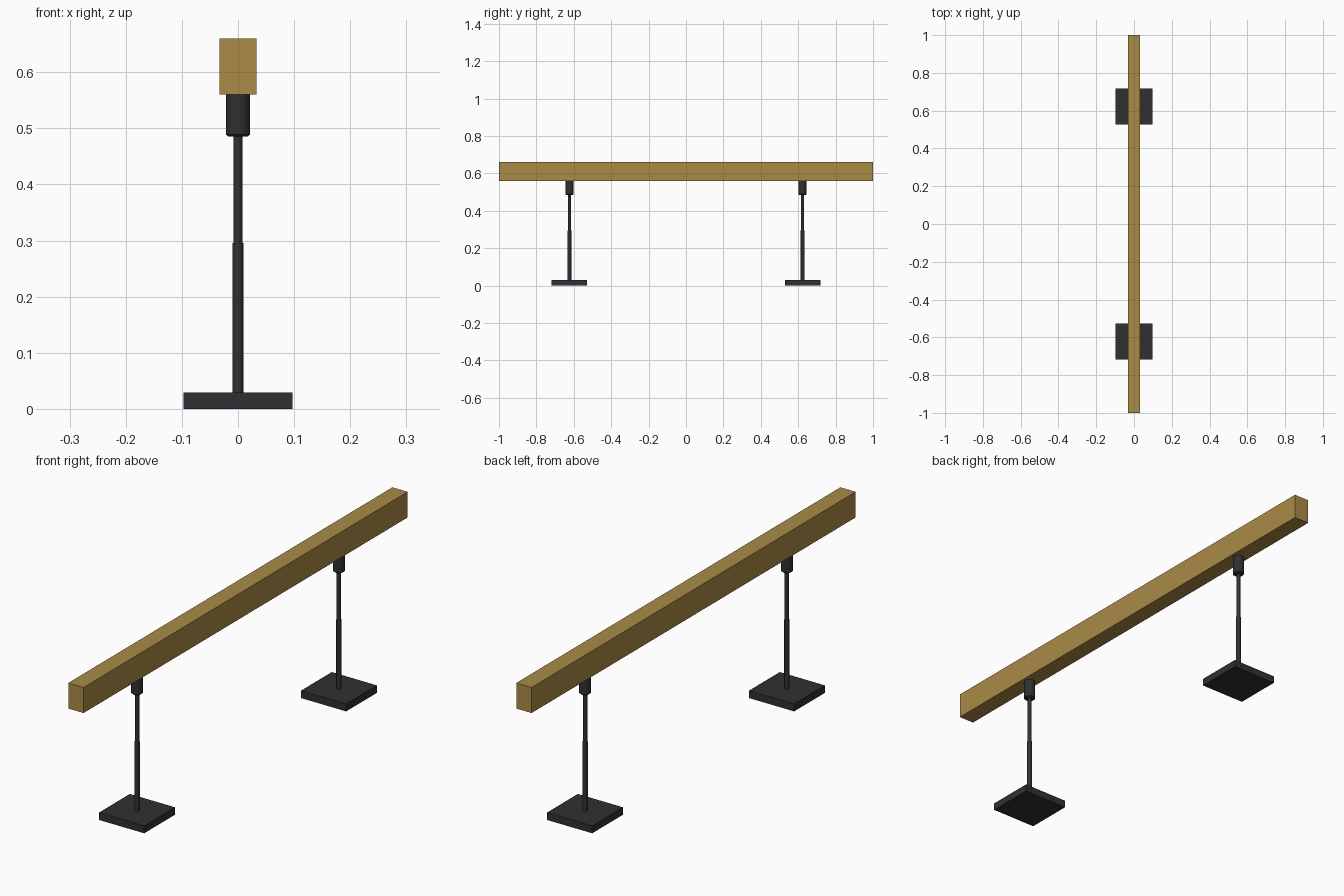
import bpy, bmesh, math

if "Cube" in bpy.data.objects:
    bpy.data.objects.remove(bpy.data.objects["Cube"])

def material(name, color):
    m = bpy.data.materials.new(name)
    m.diffuse_color = color
    m.use_nodes = True
    m.node_tree.nodes["Principled BSDF"].inputs["Base Color"].default_value = m.diffuse_color
    return m

wood = material("wood", (0.40, 0.26, 0.06, 1))
black = material("black_metal", (0.03, 0.03, 0.033, 1))

def finish(name, bm, mat):
    bmesh.ops.recalc_face_normals(bm, faces=bm.faces)
    me = bpy.data.meshes.new(name)
    bm.to_mesh(me)
    bm.free()
    me.materials.append(mat)
    ob = bpy.data.objects.new(name, me)
    bpy.context.collection.objects.link(ob)
    return ob

def box(name, size, center, mat):
    bm = bmesh.new()
    bmesh.ops.create_cube(bm, size=1)
    bmesh.ops.scale(bm, vec=size, verts=bm.verts)
    bmesh.ops.translate(bm, vec=center, verts=bm.verts)
    return finish(name, bm, mat)

def turned(name, profile, y, mat, sides=24):
    # closed solid of revolution from (radius, z) pairs
    bm = bmesh.new()
    rings = [[bm.verts.new((r * math.cos(2 * math.pi * i / sides),
                            y + r * math.sin(2 * math.pi * i / sides), z))
              for i in range(sides)] for r, z in profile]
    for a, b in zip(rings, rings[1:]):
        for i in range(sides):
            j = (i + 1) % sides
            bm.faces.new((a[i], a[j], b[j], b[i]))
    bm.faces.new(rings[0])
    bm.faces.new(rings[-1])
    ob = finish(name, bm, mat)
    bpy.ops.object.select_all(action='DESELECT')
    ob.select_set(True)
    bpy.context.view_layer.objects.active = ob
    bpy.ops.object.shade_smooth_by_angle(angle=math.radians(35))
    return ob

# long balance beam
box("beam", (0.066, 2.0, 0.10), (0, 0, 0.61), wood)

# two telescopic stands
for label, y in (("front", -0.623), ("back", 0.623)):
    box(label + "_base", (0.195, 0.19, 0.029), (0, y, 0.0145), black)
    turned(label + "_lower_pole", [(0.0097, 0.025), (0.0097, 0.296)], y, black)
    turned(label + "_upper_pole", [(0.008, 0.28), (0.008, 0.50)], y, black)
    turned(label + "_collar", [(0.017, 0.485), (0.0215, 0.489), (0.0215, 0.562)], y, black)
